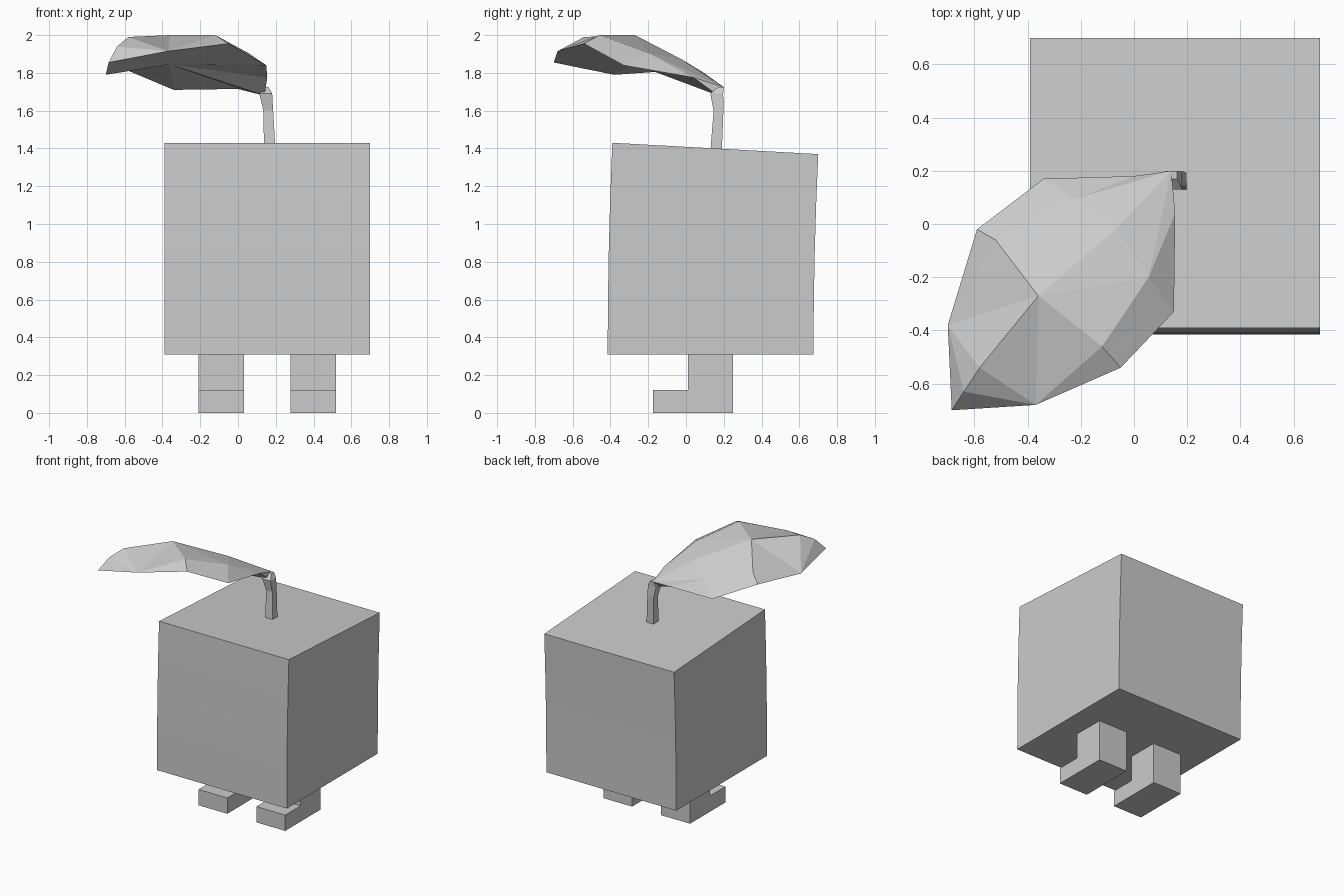
import bpy, bmesh

if "Cube" in bpy.data.objects:
    bpy.data.objects.remove(bpy.data.objects["Cube"])


def finish(name, bm):
    bmesh.ops.recalc_face_normals(bm, faces=bm.faces)
    mesh = bpy.data.meshes.new(name)
    bm.to_mesh(mesh)
    bm.free()
    obj = bpy.data.objects.new(name, mesh)
    bpy.context.collection.objects.link(obj)
    return obj


def loft(name, rings):
    """Skin a list of equal-length point rings and cap both ends."""
    bm = bmesh.new()
    loops = [[bm.verts.new(p) for p in ring] for ring in rings]
    for a, b in zip(loops, loops[1:]):
        n = len(a)
        for i in range(n):
            j = (i + 1) % n
            bm.faces.new((a[i], a[j], b[j], b[i]))
    bm.faces.new(loops[0])
    bm.faces.new(loops[-1])
    return finish(name, bm)


# Body: cube that bends slightly backwards towards its tilted top
X0, X1, CX = -0.39, 0.70, 0.155
rings = []
for k in range(5):
    t = k / 4
    shift = 0.025 * t * t
    front, back = -0.415 + shift, 0.675 + shift
    zf, zb = 0.31 + 1.12 * t, 0.31 + 1.06 * t
    rings.append([(X0, front, zf), (X1, front, zf), (X1, back, zb), (X0, back, zb)])
loft("body", rings)

# Legs: L-shaped profile with the foot pointing forwards
profile = [(-0.175, 0), (0.25, 0), (0.25, 0.31), (0.01, 0.31), (0.01, 0.12), (-0.175, 0.12)]
for side, name in ((-1, "left_leg"), (1, "right_leg")):
    c = CX + side * 0.243
    loft(name, [[(c + dx, y, z) for y, z in profile] for dx in (-0.121, 0.121)])

# Stem: square tube leaning into the leaf (x, y, z, half width)
stem = [(0.168, 0.16, 1.395, 0.03), (0.16, 0.172, 1.6, 0.026),
        (0.147, 0.163, 1.69, 0.034), (0.147, 0.185, 1.725, 0.015)]
loft("stem", [[(x - h, y - h, z), (x + h, y - h, z), (x + h, y + h, z), (x - h, y + h, z)]
              for x, y, z, h in stem])

# Leaf: faceted, thick sheet; P/Q join the stem, U is the underside centre
pts = {
    # left rim, tip, right rim
    "1": (0.0, 0.18, 1.715), "2": (-0.34, 0.17, 1.71), "3": (-0.59, -0.02, 1.815),
    "4": (-0.70, -0.38, 1.79), "T": (-0.685, -0.70, 1.855), "5": (-0.37, -0.68, 1.915),
    "6": (-0.05, -0.54, 1.955), "7": (0.15, -0.33, 1.84), "8": (0.155, 0.04, 1.775),
    # upper surface
    "A": (-0.22, 0.095, 1.80), "B": (-0.07, -0.02, 1.87), "C": (0.055, -0.20, 1.905),
    "D": (-0.36, -0.27, 2.0), "E": (-0.12, -0.46, 2.0), "F": (-0.58, -0.54, 1.99),
    "G": (-0.64, -0.63, 1.94), "H": (-0.52, -0.06, 1.87),
    # stem joint and underside
    "P": (0.14, 0.20, 1.725), "Q": (0.14, 0.17, 1.68), "U": (-0.36, -0.27, 1.845),
}
top = ("P1A PAB A12 A2H AHD ADB 23H 34H H4D D4F 4GF 4TG T5G G5F "
       "DF5 D5E E56 E67 E7C DEC DCB PBC PC8 C78").split()
rim = "Q1234T5678Q"
under = ["U" + rim[i:i + 2] for i in range(len(rim) - 1)] + ["P1Q", "PQ8"]
bm = bmesh.new()
verts = {k: bm.verts.new(p) for k, p in pts.items()}
for f in top + under:
    bm.faces.new([verts[k] for k in f])
finish("leaf", bm)
